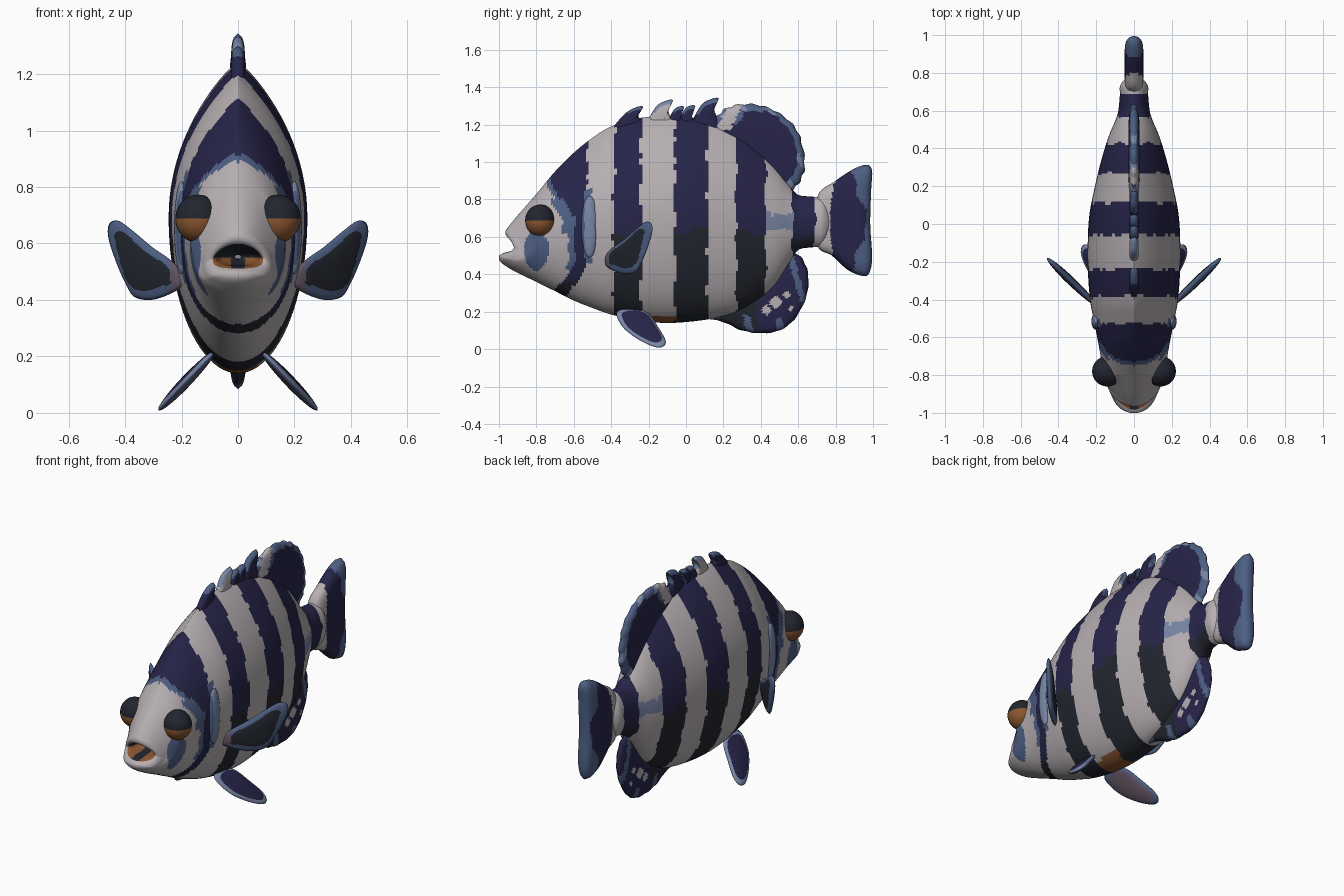
import bpy
import bmesh
from math import sin, cos, pi
from mathutils import Vector, Matrix

default_cube = bpy.data.objects.get("Cube")
if default_cube:
    bpy.data.objects.remove(default_cube, do_unlink=True)

COLOURS = {
    "white": (0.47, 0.43, 0.45),
    "navy": (0.020, 0.018, 0.066),
    "slate": (0.016, 0.019, 0.028),
    "steel_blue": (0.075, 0.115, 0.23),
    "pale_blue": (0.19, 0.24, 0.38),
    "orange": (0.26, 0.095, 0.03),
    "mauve": (0.13, 0.095, 0.135),
}
NAMES = list(COLOURS)
MATERIALS = []
for colour_name, rgb in COLOURS.items():
    mat = bpy.data.materials.new(colour_name)
    mat.use_nodes = True
    mat.diffuse_color = (*rgb, 1)
    shader = mat.node_tree.nodes["Principled BSDF"]
    shader.inputs["Base Color"].default_value = (*rgb, 1)
    shader.inputs["Roughness"].default_value = 0.7
    MATERIALS.append(mat)


def clamp(value):
    return max(0.0, min(1.0, value))


def spline(points, steps, closed):
    """Catmull-Rom curve through tuples of any size."""
    count = len(points)
    pick = (lambda i: points[i % count]) if closed else (lambda i: points[max(0, min(count - 1, i))])
    result = []
    for i in range(count if closed else count - 1):
        for k in range(steps):
            t = k / steps
            result.append(tuple(
                b + 0.5 * t * (c - a + t * (2 * a - 5 * b + 4 * c - d + t * (3 * (b - c) + d - a)))
                for a, b, c, d in zip(pick(i - 1), pick(i), pick(i + 1), pick(i + 2))))
    if not closed:
        result.append(points[-1])
    return result


def finish(name, bm):
    bmesh.ops.remove_doubles(bm, verts=bm.verts, dist=0.0002)
    bmesh.ops.recalc_face_normals(bm, faces=bm.faces)
    for face in bm.faces:
        face.smooth = True
    mesh = bpy.data.meshes.new(name)
    bm.to_mesh(mesh)
    bm.free()
    for mat in MATERIALS:
        mesh.materials.append(mat)
    obj = bpy.data.objects.new(name, mesh)
    bpy.context.collection.objects.link(obj)
    return obj


def skin(bm, rings, rule):
    """Bridge closed rings of vertices; rule(centre, ring number) names the colour."""
    for r in range(len(rings) - 1):
        size = len(rings[r])
        for i in range(size):
            j = (i + 1) % size
            face = bm.faces.new((rings[r][i], rings[r][j], rings[r + 1][j], rings[r + 1][i]))
            face.material_index = NAMES.index(rule(face.calc_center_median(), r))


def fin(name, outline, centre, thick, rule, origin=(0, 0, 0), u=(0, 1, 0), v=(0, 0, 1),
        mirror=1, boxy=2, ripple=0.0, levels=16):
    """Lens-shaped fin from an outline in the plane u, v; rule(point, s, side)."""
    origin, u, v = Vector(origin), Vector(u), Vector(v)
    normal = u.cross(v).normalized()
    edge = spline(outline, 6, True)
    bm = bmesh.new()
    for side in (1, -1):
        rings = []
        for k in range(levels + 1):
            s = k / levels
            height = side * thick * (1 - s ** boxy) ** 0.5
            ring = []
            for i, (a, b) in enumerate(edge):
                grow = s * (1 + ripple * sin(i * 1.3))
                p = origin + u * (centre[0] + (a - centre[0]) * grow)
                p += v * (centre[1] + (b - centre[1]) * grow) + normal * height
                ring.append(bm.verts.new((p.x * mirror, p.y, p.z)))
            rings.append(ring)
        skin(bm, rings, lambda p, r: rule(p, (r + 0.5) / levels, side))
    return finish(name, bm)


def ellipsoid(name, centre, radii, rule):
    bm = bmesh.new()
    bmesh.ops.create_uvsphere(bm, u_segments=32, v_segments=24, radius=1,
                              matrix=Matrix.Translation(centre) @ Matrix.Diagonal((*radii, 1)))
    for face in bm.faces:
        face.material_index = NAMES.index(rule(face.calc_center_median()))
    return finish(name, bm)


# Body: stations of y, bottom, top, half width, starting inside the mouth
STATIONS = [
    (-.80, .545, .56, .01), (-.86, .525, .58, .06), (-.93, .52, .59, .078),
    (-.96, .505, .605, .095), (-.965, .48, .63, .115), (-.945, .455, .66, .13),
    (-.9, .42, .715, .15), (-.8, .36, .83, .165), (-.7, .31, .95, .177),
    (-.6, .26, 1.05, .195), (-.5, .22, 1.13, .215), (-.4, .185, 1.19, .233),
    (-.25, .152, 1.235, .244), (-.1, .14, 1.245, .245), (.05, .15, 1.235, .236),
    (.2, .175, 1.19, .207), (.3, .21, 1.14, .183), (.4, .27, 1.06, .155),
    (.48, .345, .975, .128), (.55, .455, .88, .098), (.6, .53, .825, .083),
    (.68, .545, .815, .075), (.74, .56, .8, .07), (.8, .66, .7, .01),
]
STEPS = 9
# Mask band: height, front edge, back edge
MASK = [(.1, -.87, -.76), (.25, -.8, -.68), (.3, -.71, -.62), (.4, -.63, -.55), (.5, -.59, -.54),
        (.7, -.6, -.54), (.8, -.66, -.54), (.9, -.73, -.53), (1.2, -.86, -.52)]
STRIPES = [(-.385, -.24), (-.06, .115), (.27, .425), (.57, .69)]


def mask_edges(z):
    for (z0, f0, b0), (z1, f1, b1) in zip(MASK, MASK[1:]):
        if z <= z1:
            t = clamp((z - z0) / (z1 - z0))
            return f0 + (f1 - f0) * t, b0 + (b1 - b0) * t
    return MASK[-1][1:]


def body_colour(p, ring):
    y, z = p.y, p.z
    if ring < 2.6 * STEPS:
        return "orange" if z < .55 and abs(p.x) > .025 else "slate"
    wave = y + .006 * sin(25 * z) + .004 * sin(61 * z + 9 * y)
    dark = "navy" if z > .62 + .04 * sin(9 * y) else "slate"
    front, back = mask_edges(z)
    if front < wave < back:
        return "navy" if z > .36 else "slate"
    rim = .07 if .62 < z < .8 else .03
    if front - rim < wave <= front and z > .42:
        return "steel_blue"
    if ((y + .8) / .065) ** 2 + ((z - .53) / .11) ** 2 < 1 or back <= wave < back + .035 and .45 < z < .86:
        return "steel_blue"
    if any(a < wave < b for a, b in STRIPES):
        return dark
    if z < .172 and -.32 < y < .1:
        return "orange"
    if .42 < y < .58 and abs(z - .68) < .035 + .8 * (y - .5) ** 2 * 4:
        return "pale_blue"
    return "white"


bm = bmesh.new()
rings = []
for y, low, high, width in spline(STATIONS, STEPS, False):
    ring = []
    crest = 1 + .75 * clamp((y + .95) / .4) * clamp((.65 - y) / .3)
    snout = clamp((-.8 - y) / .15)
    for i in range(88):
        a = 2 * pi * i / 88
        c = cos(a)
        x = width * abs(c) ** (crest if sin(a) > 0 else 1) * (1 if c > 0 else -1)
        z = (low + high) / 2 + (high - low) / 2 * sin(a)
        # round the muzzle, droop the mouth corners and push the lower jaw out
        shift = snout * (4.5 * x * x - .035 * clamp((.56 - z) / .06))
        ring.append(bm.verts.new((x, y + shift, z - snout * 2 * x * x)))
    rings.append(ring)
skin(bm, rings, body_colour)
finish("body", bm)


# Tail fin
def tail_colour(p, s, side):
    if p.y < .77 + .5 * abs(p.z - .68) ** 2:
        return "white"
    return "steel_blue" if p.y + .35 * abs(p.z - .68) + .012 * sin(40 * p.z) > .975 else "navy"


fin("tail_fin", [(.7, .81), (.8, .9), (.9, .965), (.97, .985), (.995, .95), (.99, .85), (.985, .67),
                 (.995, .5), (.985, .42), (.955, .39), (.87, .42), (.78, .5), (.7, .56)],
    (.83, .68), .05, tail_colour, boxy=6, levels=24)


# Soft dorsal fin with a scalloped edge
def dorsal_colour(p, s, side):
    lean = p.y - .5 * (p.z - 1.2)
    if .17 < lean < .25 and p.z > 1.17:
        return "white"
    if s > .84 + .05 * sin(31 * p.y) or .25 <= lean < .28 and p.z > 1.2:
        return "pale_blue" if sin(47 * p.y + 29 * p.z) > .75 else "steel_blue"
    return "navy"


fin("soft_dorsal_fin", [(.1, 1.17), (.16, 1.24), (.22, 1.29), (.31, 1.31), (.41, 1.3), (.5, 1.26),
                        (.58, 1.19), (.62, 1.1), (.635, .98), (.61, .9), (.55, .85), (.42, .95), (.25, 1.1)],
    (.42, 1.11), .03, dorsal_colour, boxy=4, ripple=.02)

# Dorsal spines: base start, tip y, tip z, colours of blade and tip
SPINES = [(-.39, -.23, 1.295, "navy", "steel_blue"), (-.22, -.07, 1.33, "white", "pale_blue"),
          (-.11, -.01, 1.295, "navy", "steel_blue"), (-.05, .05, 1.3, "navy", "steel_blue"),
          (.02, .175, 1.34, "navy", "steel_blue")]
for number, (base, tip, top, blade, end) in enumerate(SPINES):
    mid = (base + tip) / 2
    fin(f"dorsal_spine_{number + 1}",
        [(base, 1.17), (mid - .02, top - .04), (tip - .04, top - .003), (tip, top),
         (tip - .025, top - .05), (tip, 1.21), (tip, 1.15), (mid, 1.13)],
        (mid + .02, 1.21), .025, lambda p, s, side: end if s > .75 and p.z > 1.26 else blade,
        boxy=4, levels=10)


# Anal fin with pale spots
def anal_colour(p, s, side):
    for y, z, size in ((.43, .21, .03), (.48, .25, .04), (.54, .29, .025), (.56, .22, .015)):
        if abs(p.y - y) + abs(p.z - z) < size:
            return "white"
    if s > .6 and sin(38 * p.y + 11 * p.z) > .8:
        return "steel_blue"
    return "slate" if p.y < .38 else "navy"


fin("anal_fin", [(.12, .17), (.2, .145), (.3, .1), (.4, .085), (.5, .1), (.58, .16), (.64, .27),
                 (.655, .38), (.63, .47), (.58, .51), (.5, .45), (.4, .33), (.25, .23)],
    (.47, .27), .03, anal_colour, boxy=4, ripple=.01)


# Paired parts
def pectoral_colour(p, s, side):
    if abs(p.x) < .24:
        return "mauve"
    return "steel_blue" if s > .74 + .05 * sin(30 * p.z) else "slate"


def pelvic_colour(p, s, side):
    if s > .82:
        return "pale_blue" if side > 0 else "steel_blue"
    return "navy" if side > 0 else "mauve"


for label, m in (("left", 1), ("right", -1)):
    ellipsoid(f"{label}_eye", (m * .142, -.78, .688), (.08, .08, .085),
              lambda p: "slate" if p.z > .69 - .25 * (p.y + .78) ** 2 else "orange")
    ellipsoid(f"{label}_gill_cover", (m * .2, -.515, .655), (.026, .045, .165),
              lambda p: "pale_blue" if abs(p.y + .515) < .028 else "steel_blue")
    fin(f"{label}_pectoral_fin",
        [(0, .5), (.06, .545), (.14, .585), (.24, .645), (.31, .68), (.355, .67), (.36, .62),
         (.32, .53), (.27, .45), (.23, .41), (.15, .4), (.06, .42), (0, .45)],
        (.19, .53), .022, pectoral_colour, origin=(.2, -.43, 0), u=(.72, .69, 0), mirror=m)
    fin(f"{label}_pelvic_fin",
        [(-.37, .2), (-.34, .12), (-.26, .055), (-.17, .012), (-.12, .015), (-.11, .05),
         (-.15, .12), (-.2, .19), (-.28, .22)],
        (-.22, .11), .02, pelvic_colour, origin=(.29, 0, 0), v=(-.95, 0, 1), mirror=m)
